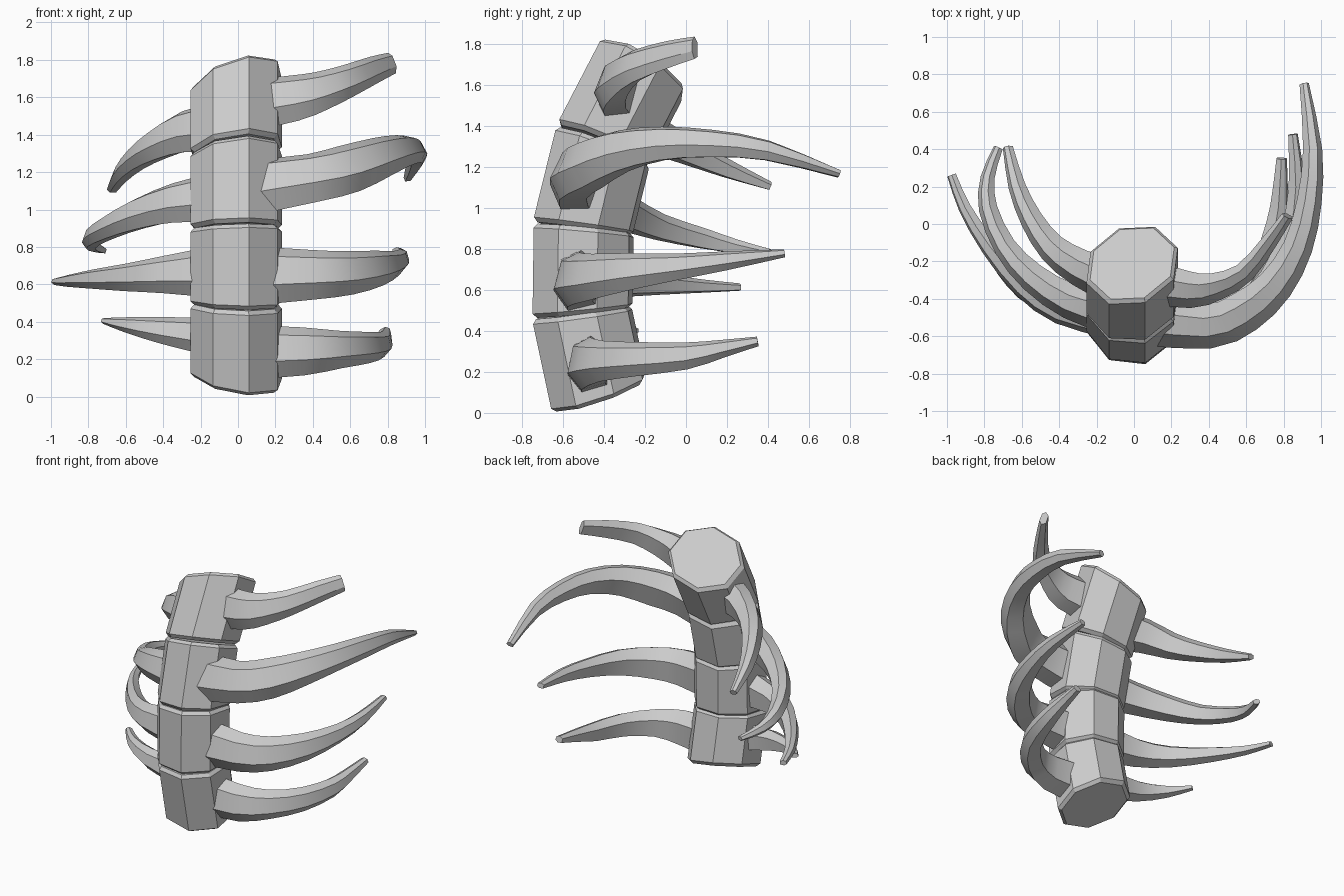
import bpy, bmesh
from math import cos, sin, radians
from mathutils import Vector

if "Cube" in bpy.data.objects:
    bpy.data.objects.remove(bpy.data.objects["Cube"])


def loft(name, rings, smooth=False):
    """Skin a list of equal-sized point rings and cap both ends."""
    bm = bmesh.new()
    rows = [[bm.verts.new(p) for p in ring] for ring in rings]
    n = len(rows[0])
    for a, b in zip(rows, rows[1:]):
        for i in range(n):
            j = (i + 1) % n
            bm.faces.new((a[i], a[j], b[j], b[i]))
    bm.faces.new(rows[0][::-1])
    bm.faces.new(rows[-1])
    bmesh.ops.recalc_face_normals(bm, faces=bm.faces[:])
    me = bpy.data.meshes.new(name)
    bm.to_mesh(me)
    bm.free()
    ob = bpy.data.objects.new(name, me)
    bpy.context.collection.objects.link(ob)
    if smooth:
        bpy.ops.object.select_all(action='DESELECT')
        ob.select_set(True)
        bpy.context.view_layer.objects.active = ob
        bpy.ops.object.shade_smooth_by_angle(angle=radians(30))
    return ob


# Spine: octagonal prisms, each end cut by a slanted plane and chamfered
def cut_ring(center, axis, slope, radius):
    e1 = Vector((1, 0, 0))
    e2 = Vector((0, axis.z, -axis.y))
    normal = Vector((-slope[0], -slope[1], 1))
    ring = []
    for k in range(8):
        a = radians(16 + 45 * k)
        off = (e1 * cos(a) + e2 * sin(a)) * radius
        off -= axis * (off.dot(normal) / axis.dot(normal))
        ring.append(center + off)
    return ring


def vertebra(name, low, high):
    (y0, z0, *s0), (y1, z1, *s1) = low, high
    c0, c1 = Vector((-.01, y0, z0)), Vector((-.01, y1, z1))
    axis = (c1 - c0).normalized()
    r, lip = .254, axis * .022
    loft(name, [cut_ring(c0 - lip, axis, s0, r - .024),
                cut_ring(c0, axis, s0, r),
                cut_ring(c1, axis, s1, r),
                cut_ring(c1 + lip, axis, s1, r - .02)])


# (y, z, slope along x, slope along y) of the lower and upper cut
vertebra("vertebra_1", (-.428, .11, -.17, .34), (-.505, .47, -.04, .14))
vertebra("vertebra_2", (-.505, .51, -.03, .10), (-.50, .88, .03, -.09))
vertebra("vertebra_3", (-.50, .92, .03, -.14), (-.41, 1.285, .12, -.38))
vertebra("vertebra_4", (-.397, 1.33, .15, -.42), (-.222, 1.667, .36, -.62))


# Ribs: faceted horn-like sweeps, tapering to the tip
PROFILE = [(.3, .3), (.38, -.22), (0, -.52), (-.58, -.35), (-.58, .28), (-.1, .5)]


def densify(pts):
    """Insert one Catmull-Rom midpoint in every span."""
    p = [Vector(q) for q in pts]
    p = [p[0] * 2 - p[1]] + p + [p[-1] * 2 - p[-2]]
    out = []
    for i in range(1, len(p) - 2):
        out += [p[i], (9 * (p[i] + p[i + 1]) - p[i - 1] - p[i + 2]) / 16]
    return out + [p[-2]]


def rib(name, pts, roll, flat=1):
    path = densify(pts)
    side = 1 if pts[-1][0] > 0 else -1
    pos = [q.to_3d() for q in path]
    last = len(pos) - 1
    rings = []
    for i, (c, q) in enumerate(zip(pos, path)):
        t = (pos[min(i + 1, last)] - pos[max(i - 1, 0)]).normalized()
        out = (t.cross(Vector((0, 0, 1))) * side).normalized()
        up = out.cross(t).normalized()
        if up.z < 0:
            up.negate()
        r = radians(roll)
        o2, u2 = out * cos(r) + up * sin(r), up * cos(r) - out * sin(r)
        h = q[3] * 1.12 + .008
        w = (.03 + .75 * q[3]) * (1 + (flat - 1) * i / last)
        rings.append([c + o2 * (a * w) + u2 * (b * h) for a, b in PROFILE])
    loft(name, rings, True)


# Path points: x, y, z, height of the section
rib("right_rib_1", [(.05, -.48, .24, .25), (.35, -.5, .245, .22), (.55, -.42, .255, .17),
                    (.7, -.24, .265, .14), (.775, 0, .28, .11), (.79, .18, .315, .07),
                    (.795, .35, .35, .035)], 5)
rib("right_rib_2", [(.05, -.54, .65, .28), (.4, -.56, .655, .23), (.6, -.48, .665, .2),
                    (.76, -.3, .69, .16), (.85, -.05, .715, .11), (.88, .2, .745, .075),
                    (.855, .48, .78, .028)], 8)
rib("right_rib_3", [(.05, -.54, 1.12, .28), (.4, -.57, 1.175, .24), (.6, -.49, 1.225, .23),
                    (.77, -.34, 1.285, .19), (.89, -.13, 1.32, .15), (.95, .12, 1.32, .12),
                    (.965, .4, 1.285, .085), (.915, .75, 1.17, .025)], 20)
rib("right_rib_4", [(.05, -.33, 1.56, .25), (.3, -.37, 1.6, .22), (.45, -.345, 1.64, .18),
                    (.6, -.265, 1.695, .145), (.73, -.1, 1.75, .12), (.825, .04, 1.785, .095)],
    15, .5)
rib("left_rib_1", [(-.12, -.47, .32, .18), (-.4, -.46, .355, .12),
                   (-.6, -.37, .385, .065), (-.72, -.25, .405, .02)], 5)
rib("left_rib_2", [(-.12, -.53, .67, .24), (-.4, -.47, .655, .17), (-.6, -.34, .64, .125),
                   (-.78, -.13, .63, .085), (-.91, .08, .62, .05), (-.98, .26, .615, .025)], 5)
rib("left_rib_3", [(-.12, -.5, 1.07, .24), (-.35, -.43, 1.04, .19), (-.55, -.3, .98, .15),
                   (-.7, -.13, .91, .11), (-.79, .08, .855, .085), (-.79, .25, .815, .055),
                   (-.73, .41, .785, .025)], 15)
rib("left_rib_4", [(-.1, -.34, 1.45, .25), (-.3, -.25, 1.42, .2), (-.45, -.14, 1.35, .15),
                   (-.56, .02, 1.275, .11), (-.635, .2, 1.195, .075), (-.68, .41, 1.11, .03)], 15)
